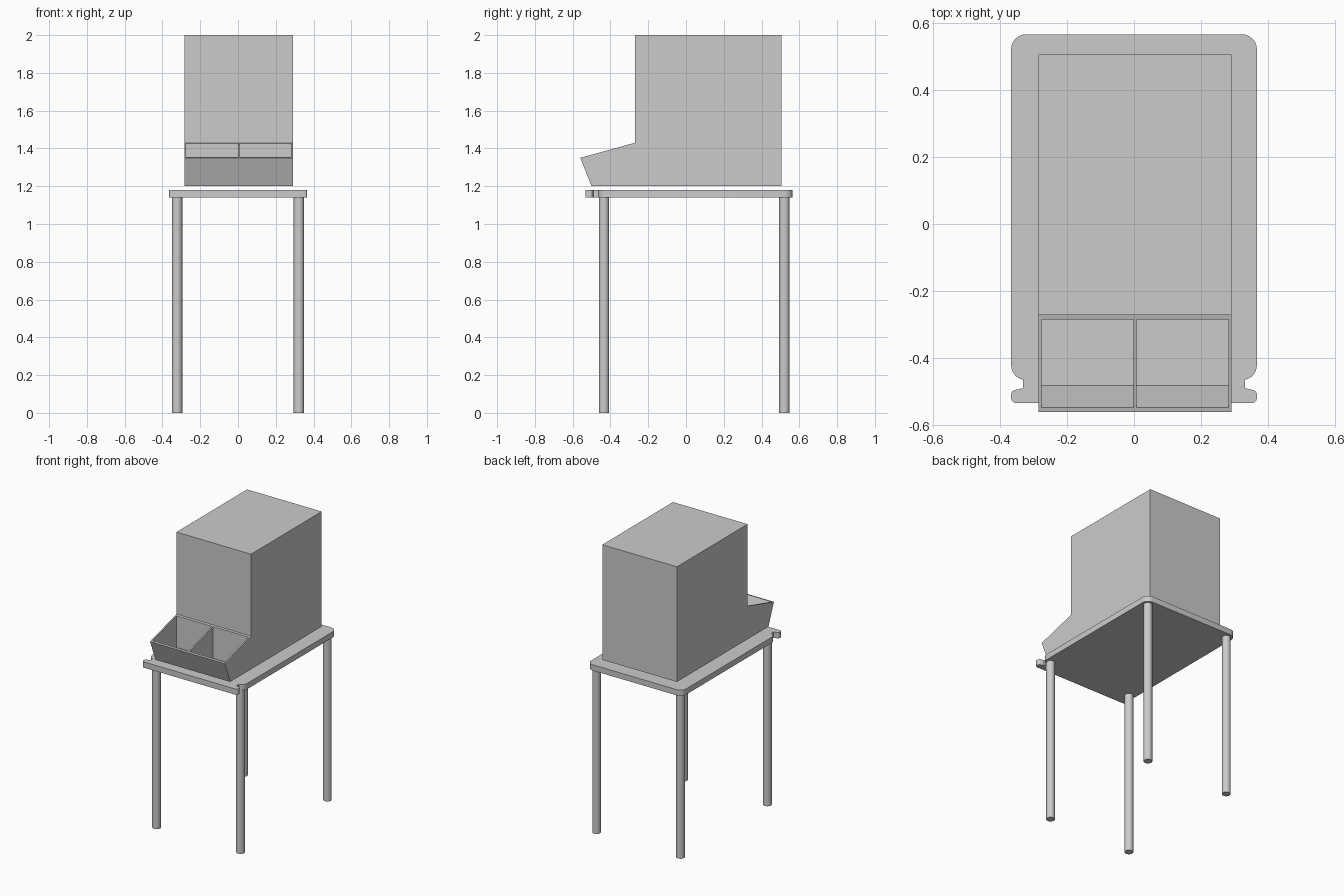
import bpy, bmesh
from math import sin, cos, radians
from mathutils import Vector

if "Cube" in bpy.data.objects:
    bpy.data.objects.remove(bpy.data.objects["Cube"])


def prism(name, points, depth):
    """Closed solid swept from a loop of 3D points along a depth vector."""
    bm = bmesh.new()
    face = bm.faces.new([bm.verts.new(p) for p in points])
    geom = bmesh.ops.extrude_face_region(bm, geom=[face])["geom"]
    moved = [g for g in geom if isinstance(g, bmesh.types.BMVert)]
    bmesh.ops.translate(bm, verts=moved, vec=Vector(depth))
    bmesh.ops.recalc_face_normals(bm, faces=bm.faces)
    mesh = bpy.data.meshes.new(name)
    bm.to_mesh(mesh)
    bm.free()
    obj = bpy.data.objects.new(name, mesh)
    bpy.context.collection.objects.link(obj)
    return obj


def side_prism(name, profile, x0, x1):
    return prism(name, [(x0, y, z) for y, z in profile], (x1 - x0, 0, 0))


def arc(cx, cy, r, start, end, steps=6):
    return [(cx + r * cos(radians(start + (end - start) * i / steps)),
             cy + r * sin(radians(start + (end - start) * i / steps)))
            for i in range(steps + 1)]


def smooth(obj):
    bpy.ops.object.select_all(action='DESELECT')
    obj.select_set(True)
    bpy.context.view_layer.objects.active = obj
    bpy.ops.object.shade_smooth_by_angle(angle=radians(30))


# Cabinet with a sloping bin front
cabinet = side_prism("cabinet", [(-0.50, 1.20), (-0.56, 1.35), (-0.271, 1.43),
                                 (-0.271, 2.0), (0.505, 2.0), (0.505, 1.20)],
                     -0.284, 0.29)

# Two open bins cut into the front
bin_profile = [(-0.481, 1.206), (-0.547, 1.353), (-0.547, 1.5),
               (-0.284, 1.5), (-0.284, 1.206)]
for x0, x1 in ((-0.275, -0.001), (0.008, 0.281)):
    cutter = side_prism("bin_cutter", bin_profile, x0, x1)
    cutter.hide_render = True
    mod = cabinet.modifiers.new("bin", 'BOOLEAN')
    mod.operation = 'DIFFERENCE'
    mod.solver = 'EXACT'
    mod.object = cutter
    bpy.context.view_layer.objects.active = cabinet
    bpy.ops.object.modifier_apply(modifier=mod.name)
    bpy.data.objects.remove(cutter)

# Tabletop: right half outline from front to back, mirrored to the left
half = (arc(0.351, -0.518, 0.015, -90, 0)
        + arc(0.351, -0.509, 0.015, 0, 75)
        + [(0.331, -0.489), (0.331, -0.465)]
        + arc(0.321, -0.42, 0.045, -77, 0)
        + arc(0.321, 0.52, 0.045, 0, 90))
outline = half + [(-x, y) for x, y in reversed(half)]
tabletop = prism("tabletop", [(x, y, 1.14) for x, y in outline], (0, 0, 0.04))
smooth(tabletop)

# Four round legs
for row, y in (("front", -0.434), ("back", 0.521)):
    for side, x in (("left", -0.3225), ("right", 0.3225)):
        bpy.ops.mesh.primitive_cylinder_add(vertices=24, radius=0.0275, depth=1.14,
                                            location=(x, y, 0.57))
        leg = bpy.context.object
        leg.name = f"{row}_{side}_leg"
        smooth(leg)
